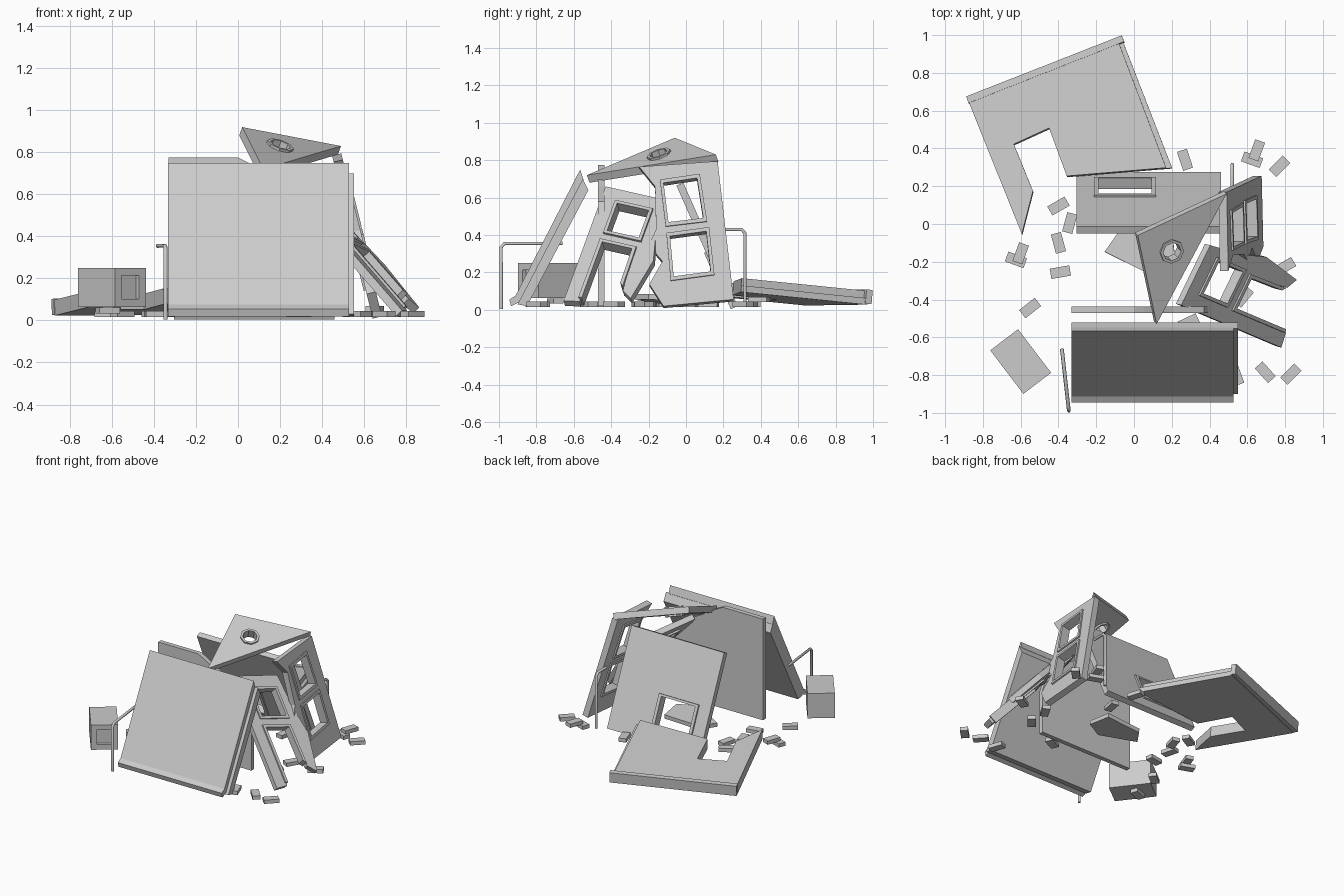
import bpy, math
from mathutils import Vector, Matrix

if "Cube" in bpy.data.objects:
    bpy.data.objects.remove(bpy.data.objects["Cube"])


def rect(a, b, c, d):
    return [(a, b), (c, b), (c, d), (a, d)]


def panel(name, origin, u, v, outline, holes=(), t0=0.0, t1=0.04):
    """Flat slab: 2D outline with holes in axes u, v; spans t0..t1 along u x v."""
    cu = bpy.data.curves.new(name + "_outline", 'CURVE')
    cu.dimensions, cu.fill_mode = '2D', 'BOTH'
    cu.extrude = (t1 - t0) / 2
    for loop in [outline, *holes]:
        s = cu.splines.new('POLY')
        s.points.add(len(loop) - 1)
        for p, co in zip(s.points, loop):
            p.co = (co[0], co[1], 0, 1)
        s.use_cyclic_u = True
    tmp = bpy.data.objects.new(name + "_tmp", cu)
    bpy.context.scene.collection.objects.link(tmp)
    bpy.context.view_layer.update()
    dg = bpy.context.evaluated_depsgraph_get()
    me = bpy.data.meshes.new_from_object(tmp.evaluated_get(dg))
    bpy.data.objects.remove(tmp)
    u, v = Vector(u), Vector(v)
    n = u.cross(v).normalized()
    o = Vector(origin) + n * (t0 + t1) / 2
    m = Matrix((u, v, n)).transposed().to_4x4()
    m.translation = o
    me.transform(m)
    for p in me.polygons:
        p.use_smooth = False
    ob = bpy.data.objects.new(name, me)
    bpy.context.scene.collection.objects.link(ob)
    return ob


def frame(name, origin, u, v, q, t0, t1, w=0.016):
    """Raised window frame just inside the quad opening q."""
    cx, cy = sum(p[0] for p in q) / len(q), sum(p[1] for p in q) / len(q)
    r = max(math.hypot(p[0] - cx, p[1] - cy) for p in q)
    k = 1 - 1.3 * w / r
    inner = [(cx + (x - cx) * k, cy + (y - cy) * k) for x, y in q]
    k = 1.04
    outer = [(cx + (x - cx) * k, cy + (y - cy) * k) for x, y in q]
    panel(name, origin, u, v, outer, [inner], t0, t1)


def box(name, loc, size, rot=(0, 0, 0)):
    bpy.ops.mesh.primitive_cube_add(size=1, location=loc, rotation=rot)
    ob = bpy.context.object
    ob.name, ob.scale = name, size
    return ob


def pipe(name, pts, r=0.01):
    cu = bpy.data.curves.new(name, 'CURVE')
    cu.dimensions, cu.bevel_depth, cu.bevel_resolution = '3D', r, 1
    cu.use_fill_caps = True
    s = cu.splines.new('POLY')
    s.points.add(len(pts) - 1)
    for p, co in zip(s.points, pts):
        p.co = (*co, 1)
    bpy.context.scene.collection.objects.link(bpy.data.objects.new(name, cu))


X, Y, Z = (1, 0, 0), (0, 1, 0), (0, 0, 1)

# Front roof half, slid down and leaning on the front wall
panel("front_roof", (0, 0, 0), Y, Z,
      [(-.566, .75), (-.912, .075), (-.945, .055), (-.935, .02), (-.885, .045), (-.548, .695)],
      t0=-.332, t1=.527)
panel("front_roof_underlayer", (0, 0, 0), Y, Z,
      [(-.552, .70), (-.522, .64), (-.85, .02), (-.90, .03)], t0=-.332, t1=.551)

# Standing front wall, broken on the right
panel("front_wall", (0, -.437, 0), X, Z,
      [(-.33, .02), (.44, .02), (.44, .35), (.37, .58), (.2, .66), (.05, .75), (0, .775), (-.33, .775)],
      t0=0, t1=.034)

# Back wall leaning inwards, with a window
bo, bv = (0, .285, 0), (0, -.44, 1)
win = rect(-.205, .11, .11, .32)
panel("back_wall", bo, X, bv, rect(-.305, .02, .46, .68), [win])
frame("back_window_frame", bo, X, bv, win, -.012, .05)

# Right side wall, tall broken piece with two windows
so, sv = (.69, 0, 0), (-.25, 0, 1)
w1 = [(-.135, .69), (.07, .72), (.108, .475), (-.105, .45)]
w2 = [(-.10, .405), (.12, .435), (.147, .19), (-.078, .16)]
panel("side_wall", so, Y, sv,
      [(-.25, .765), (.169, .795), (.255, .056), (-.12, .02), (-.196, .137), (-.126, .26),
       (-.2, .345), (-.16, .43), (-.165, .66)], [w1, w2], -.045, 0)
for i, w in enumerate((w1, w2)):
    frame(f"side_window_frame_{i}", so, Y, sv, w, -.055, .01)

# Fallen side wall piece, its lower window torn open into two prongs
fo = (.25, -.43, .66)
fu = Vector((.15, .31, -.07)).normalized()
fv = Vector((.52, -.22, -.60)).normalized()
w3 = rect(.09, .09, .31, .32)
panel("fallen_side_wall", fo, fu, fv,
      [(0, 0), (.36, 0), (.38, .25), (.42, .43), (.37, .72), (.31, .68), (.29, .38),
       (.09, .38), (.09, .82), (0, .84)], [w3])
frame("fallen_window_frame", fo, fu, fv, w3, -.012, .052)
panel("torn_window_frame", fo, fu, fv,
      [(.08, .37), (.3, .37), (.305, .66), (.285, .64), (.28, .39), (.1, .39), (.1, .8), (.08, .8)],
      t0=-.012, t1=.052)

# Gable triangle resting on top, with an octagonal vent
A, B, C = Vector((.02, -.06, .92)), Vector((.49, .16, .83)), Vector((.12, -.53, .72))
gu = (B - A).normalized()
gn = (C - A).cross(B - A).normalized()
gv = gu.cross(gn)
flat = [((p - A).dot(gu), (p - A).dot(gv)) for p in (A, B, C)]
hc = Vector((.205, -.15, .845)) - A
hx, hy = hc.dot(gu), hc.dot(gv)
octagon = [[(hx + r * math.cos(math.pi * (k + .5) / 4), hy + r * math.sin(math.pi * (k + .5) / 4))
            for k in range(8)] for r in (.066, .05)]
# gu x gv points down, so thickness is added below the upper face
panel("gable", A, gu, gv, flat, [octagon[0]], 0, .045)
panel("gable_vent_ring", A, gu, gv, octagon[0], [octagon[1]], -.012, .057)

# Rear roof half lying on the ground, with a broken-out notch
ro, ru, rv = (0, 0, .188), (1, 0, .04), (0, 1, -.0856)
notch = [(-.356, .254), (-.45, .508), (-.636, .423), (-.535, .175), (-.594, -.053)]
panel("rear_roof", ro, ru, rv,
      [(-.885, .67), (-.09, .985), (.17, .298)] + notch, t0=-.04, t1=0)
panel("rear_roof_underlayer", ro, ru, rv,
      [(-.875, .645), (-.06, .97), (.2, .30)] + notch, t0=-.075, t1=-.04)
panel("rear_roof_fascia", ro, ru, rv,
      [(-.888, .675), (-.065, .998), (-.052, .965), (-.876, .64)], t0=-.07, t1=.006)

# Loose floor slab inside
panel("floor_slab", (0, 0, .05), (1, 0, .05), (0, 1, -.05),
      [(-.155, -.148), (-.08, -.04), (.2, -.03), (.22, -.2), (.09, -.27)], t0=-.015, t1=.015)

# Chimney block with a recessed opening in one end
ang = math.atan2(-.23, .175)
d, s = Vector((math.cos(ang), math.sin(ang), 0)), Vector((math.sin(ang), -math.cos(ang), 0))
c = Vector((-.6, -.728, .157))
box("chimney_block", c - d * .012, (.265, .185, .185), (0, 0, ang))
panel("chimney_opening_rim", c + d * .12, -s, Z, rect(-.0925, -.0925, .0925, .0925),
      [rect(-.052, -.055, .052, .057)], 0, .025)

# Bent pipes
pipe("front_pipe", [(-.345, -.988, .005), (-.345, -.988, .335), (-.347, -.97, .355), (-.382, -.66, .355)])
pipe("rear_pipe", [(.52, .315, .02), (.52, .315, .41), (.52, .298, .43), (.52, .2, .43)])

# Scattered bricks: x, y, turn in degrees, height
bricks = [(.27, .34, 108, .03), (.65, .39, 70, .055), (.625, .34, -20, .03), (.77, .305, 45, .03),
          (.80, -.225, 30, .03), (-.40, .095, 30, .03), (-.34, .005, 75, .03), (-.40, -.10, 105, .03),
          (-.39, -.255, 10, .03), (-.55, -.445, 38, .03), (-.6, -.155, 70, .055), (-.625, -.19, -20, .03),
          (.695, -.785, -48, .03), (.83, -.795, 45, .03), (.29, -.52, 25, .03), (.58, -.385, 50, .03),
          (.54, -.80, 110, .03), (-.62, -.70, 20, .047), (.6, -.22, 60, .03), (.3, .12, 80, .03)]
for i, (x, y, a, z) in enumerate(bricks):
    box(f"brick_{i}", (x, y, z), (.105, .055, .028), (0, 0, math.radians(a)))
